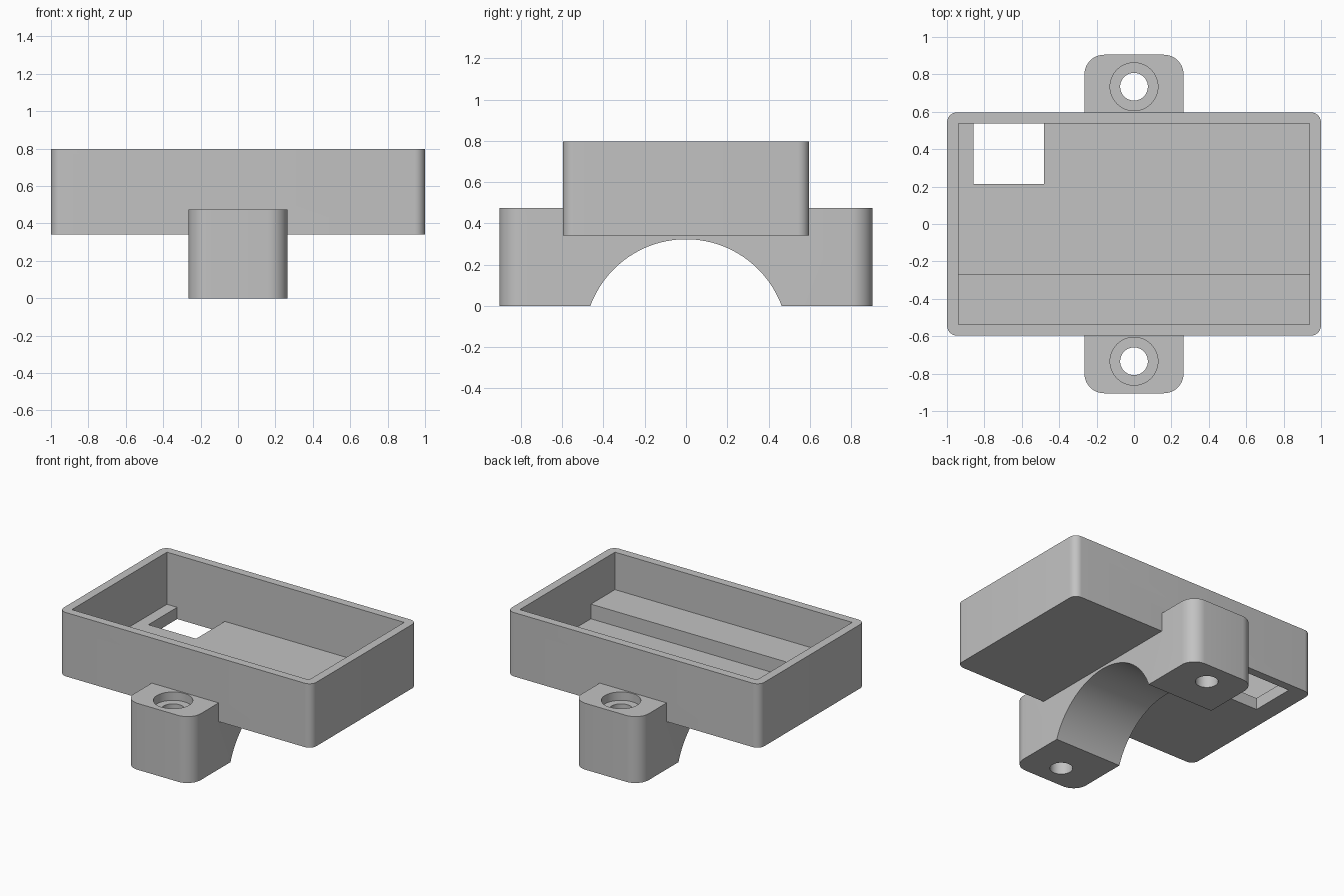
import bpy, bmesh, math
from mathutils import Vector

cube = bpy.data.objects.get("Cube")
if cube:
    bpy.data.objects.remove(cube, do_unlink=True)

grey = bpy.data.materials.new("light grey plastic")
grey.use_nodes = True
colour = (0.54, 0.54, 0.54, 1)
grey.diffuse_color = colour
grey.node_tree.nodes["Principled BSDF"].inputs["Base Color"].default_value = colour


def prism(name, outline, lo, hi, along="z"):
    """Extrude an outline: (x, y) along z, or (y, z) along x."""
    place = (lambda a, b, d: (a, b, d)) if along == "z" else (lambda a, b, d: (d, a, b))
    bm = bmesh.new()
    face = bm.faces.new([bm.verts.new(place(a, b, lo)) for a, b in outline])
    top = bmesh.ops.extrude_face_region(bm, geom=[face])["geom"]
    moved = [v for v in top if isinstance(v, bmesh.types.BMVert)]
    bmesh.ops.translate(bm, verts=moved, vec=Vector(place(0, 0, hi - lo)))
    bmesh.ops.recalc_face_normals(bm, faces=bm.faces)
    mesh = bpy.data.meshes.new(name)
    bm.to_mesh(mesh)
    bm.free()
    mesh.materials.append(grey)
    obj = bpy.data.objects.new(name, mesh)
    bpy.context.collection.objects.link(obj)
    return obj


def circle(a, b, r, n=64):
    return [(a + r * math.cos(math.tau * i / n), b + r * math.sin(math.tau * i / n))
            for i in range(n)]


def rounded(hx, hy, r, n=10):
    pts = []
    for q, (sx, sy) in enumerate([(1, 1), (-1, 1), (-1, -1), (1, -1)]):
        for i in range(n + 1):
            t = (q + i / n) * math.pi / 2
            pts.append((sx * (hx - r) + r * math.cos(t), sy * (hy - r) + r * math.sin(t)))
    return pts


def combine(target, tool, operation="DIFFERENCE"):
    mod = target.modifiers.new(tool.name, "BOOLEAN")
    mod.operation, mod.object, mod.solver = operation, tool, "EXACT"
    bpy.context.view_layer.objects.active = target
    bpy.ops.object.modifier_apply(modifier=mod.name)
    bpy.data.objects.remove(tool, do_unlink=True)


# Open tray joined to the mounting saddle below it
tray = prism("tray_with_mounting_saddle", rounded(1, 0.597, 0.055), 0.341, 0.798)
combine(tray, prism("saddle", rounded(0.265, 0.905, 0.105), 0, 0.475), "UNION")

# Tray interior, leaving a raised ledge along the front
floor, ledge, rim = 0.425, 0.53, 1.0
interior = [(-0.538, rim), (-0.538, ledge), (-0.266, ledge),
            (-0.266, floor), (0.538, floor), (0.538, rim)]
combine(tray, prism("interior_cutter", interior, -0.939, 0.939, "x"))

# Rectangular opening through the floor
opening = [(-0.858, 0.213), (-0.481, 0.213), (-0.481, 0.538), (-0.858, 0.538)]
combine(tray, prism("opening_cutter", opening, 0.2, 0.6))

# Pipe arch under the saddle
combine(tray, prism("arch_cutter", circle(0, -0.171, 0.494, 128), -0.5, 0.5, "x"))

# Counterbored screw holes in both ears
for side in (-1, 1):
    combine(tray, prism("screw_hole_cutter", circle(0, side * 0.734, 0.074), -0.2, 0.7))
    combine(tray, prism("counterbore_cutter", circle(0, side * 0.734, 0.128), 0.415, 0.7))

# Smooth curved walls, keep edges sharp
bpy.ops.object.select_all(action="DESELECT")
tray.select_set(True)
bpy.context.view_layer.objects.active = tray
bpy.ops.object.shade_smooth_by_angle(angle=math.radians(30))
